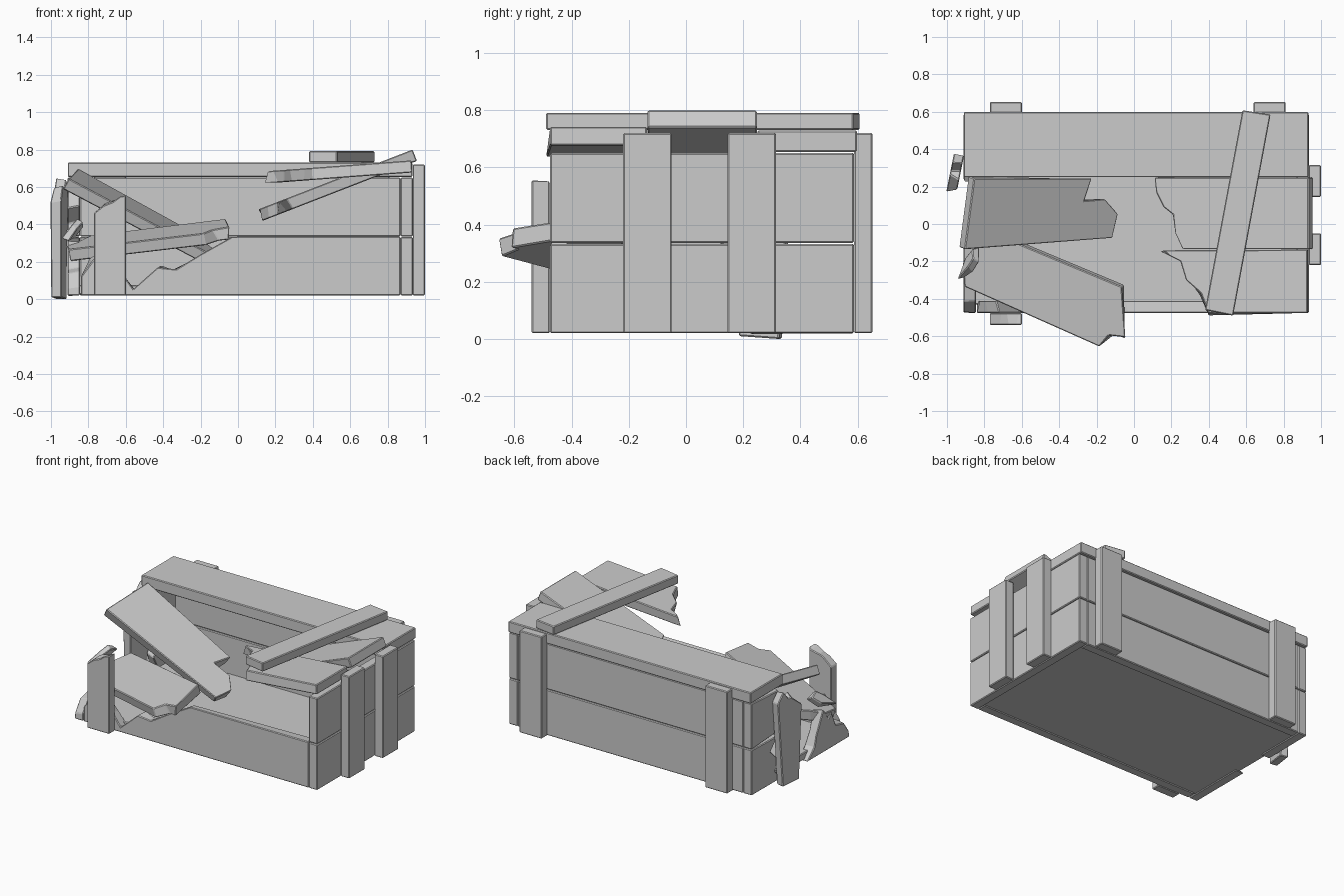
import bpy, bmesh, random
from mathutils import Vector

random.seed(4)
T = 0.065  # plank thickness
X, Y, Z = (1, 0, 0), (0, 1, 0), (0, 0, 1)


def plank(name, pts, origin, u=X, v=Y, thick=T, broken=()):
    """Board cut from outline pts in the (u, v) plane, centred on that plane.
    Outline points listed in broken are offset on one face for a splintered end."""
    o, u, v = Vector(origin), Vector(u), Vector(v)
    n = u.cross(v).normalized() * thick / 2
    bm = bmesh.new()
    top, low = [], []
    for i, (a, b) in enumerate(pts):
        p = o + u * a + v * b
        top.append(bm.verts.new(p + n))
        if i in broken:
            p += u * random.uniform(-0.025, 0.025) + v * random.uniform(-0.02, 0.02)
        low.append(bm.verts.new(p - n))
    bm.faces.new(top)
    bm.faces.new(low[::-1])
    for i in range(len(pts)):
        j = (i + 1) % len(pts)
        bm.faces.new((top[j], top[i], low[i], low[j]))
    bmesh.ops.recalc_face_normals(bm, faces=bm.faces[:])
    me = bpy.data.meshes.new(name)
    bm.to_mesh(me)
    bm.free()
    ob = bpy.data.objects.new(name, me)
    bpy.context.collection.objects.link(ob)
    bev = ob.modifiers.new("soft_edges", 'BEVEL')
    bev.width, bev.segments, bev.limit_method = 0.005, 1, 'ANGLE'
    return ob


def rect(a0, a1, b0, b1):
    return [(a0, b0), (a1, b0), (a1, b1), (a0, b1)]


# floor
plank("floor", rect(-0.88, 0.88, -0.43, 0.55), (0, 0, 0.05), thick=0.05)

# intact back and right walls, two boards each
for row, z0, z1 in (("lower", 0.02, 0.332), ("upper", 0.336, 0.65)):
    plank("back_wall_" + row, rect(-0.845, 0.868, z0, z1), (0, 0.555, 0), X, Z)
    plank("right_wall_" + row, rect(-0.475, 0.587, z0, z1), (0.902, 0, 0), Y, Z)

# wall battens
for i, x in enumerate((-0.685, 0.725)):
    plank(f"back_batten_{i}", rect(x - 0.085, x + 0.085, 0.02, 0.72), (0, 0.62, 0), X, Z)
for i, y in enumerate((-0.135, 0.23)):
    plank(f"right_batten_{i}", rect(y - 0.085, y + 0.085, 0.02, 0.72), (0.967, 0, 0), Y, Z)

# broken front wall and its snapped batten
plank("front_wall_broken",
      [(-0.84, 0.02), (0.868, 0.02), (0.868, 0.335), (-0.03, 0.335), (-0.2, 0.24),
       (-0.33, 0.16), (-0.43, 0.17), (-0.56, 0.055), (-0.62, 0.14), (-0.72, 0.27),
       (-0.78, 0.2), (-0.84, 0.12)],
      (0, -0.443, 0), X, Z, broken=range(3, 12))
plank("front_batten_broken",
      [(-0.77, 0.02), (-0.6, 0.02), (-0.6, 0.555), (-0.63, 0.55), (-0.67, 0.52),
       (-0.72, 0.5), (-0.77, 0.46)],
      (0, -0.508, 0), X, Z, broken=range(3, 6))

# smashed left wall: stubs at the back corner, a low jagged stub at the front
plank("left_wall_stub_upper",
      [(0.587, 0.336), (0.587, 0.65), (0.28, 0.65), (0.32, 0.56), (0.26, 0.5),
       (0.34, 0.42), (0.31, 0.336)],
      (-0.878, 0, 0), Y, Z, broken=range(2, 7))
plank("left_wall_stub_lower",
      [(0.587, 0.02), (0.587, 0.332), (0.3, 0.332), (0.36, 0.24), (0.29, 0.16),
       (0.33, 0.09), (0.22, 0.02)],
      (-0.878, 0, 0), Y, Z, broken=range(2, 7))
plank("left_wall_stub_front",
      [(-0.475, 0.02), (-0.02, 0.02), (-0.08, 0.1), (-0.13, 0.18), (-0.17, 0.31),
       (-0.24, 0.23), (-0.28, 0.27), (-0.35, 0.17), (-0.41, 0.15), (-0.475, 0.07)],
      (-0.878, 0, 0), Y, Z, broken=range(2, 10))
plank("left_batten_loose",
      [(0.19, 0.01), (0.33, 0.0), (0.37, 0.58), (0.33, 0.64), (0.29, 0.59),
       (0.24, 0.61), (0.19, 0.53)],
      (-1.01, 0, 0), (0.2, 1, 0), Z, thick=0.055, broken=range(3, 7))

# lid: whole back board, outlines below are in top-view x, y
plank("lid_back_board", rect(-0.91, 0.932, 0.25, 0.598), (0, 0, 0.692), thick=0.075)
plank("lid_middle_right",
      [(0.945, -0.135), (0.945, 0.248), (0.12, 0.248), (0.13, 0.17), (0.17, 0.09),
       (0.22, 0.05), (0.23, -0.05), (0.27, -0.135)],
      (0, 0, 0.403), (1, 0, 0.388), Y, broken=range(2, 8))
plank("lid_front_right",
      [(0.93, -0.475), (0.93, -0.137), (0.16, -0.14), (0.19, -0.17), (0.25, -0.2),
       (0.28, -0.3), (0.36, -0.37), (0.4, -0.475)],
      (0, 0, 0.64), (1, 0, 0.075), Y, broken=range(2, 8))
plank("lid_middle_left",
      [(-0.92, -0.13), (-0.13, -0.07), (-0.1, 0.06), (-0.17, 0.14), (-0.28, 0.13),
       (-0.24, 0.25), (-0.87, 0.25)],
      (0, 0, 0.138), (1, 0, -0.55), (0, 1, 0.21), broken=range(1, 6))
plank("lid_front_left_fallen",
      [(-0.9, -0.33), (-0.18, -0.65), (-0.13, -0.59), (-0.04, -0.6), (-0.06, -0.33),
       (-0.78, -0.03), (-0.84, -0.13), (-0.91, -0.2)],
      (0, 0, 0.466), (1, 0, 0.194), (0, 1, 0.171), broken=(2, 3, 6, 7))
plank("lid_batten_loose",
      [(0.38, -0.46), (0.53, -0.49), (0.73, 0.585), (0.58, 0.608)], (0, 0, 0.761), thick=0.06)

# splinter caught in the broken left side
plank("splinter", [(-0.09, -0.05), (0.03, -0.06), (0.09, 0.0), (0.0, 0.05), (-0.06, 0.02)],
      (-0.87, -0.2, 0.38), (0.3, 0.9, 0.2), (0.5, 0, 0.85), thick=0.04, broken=range(5))
